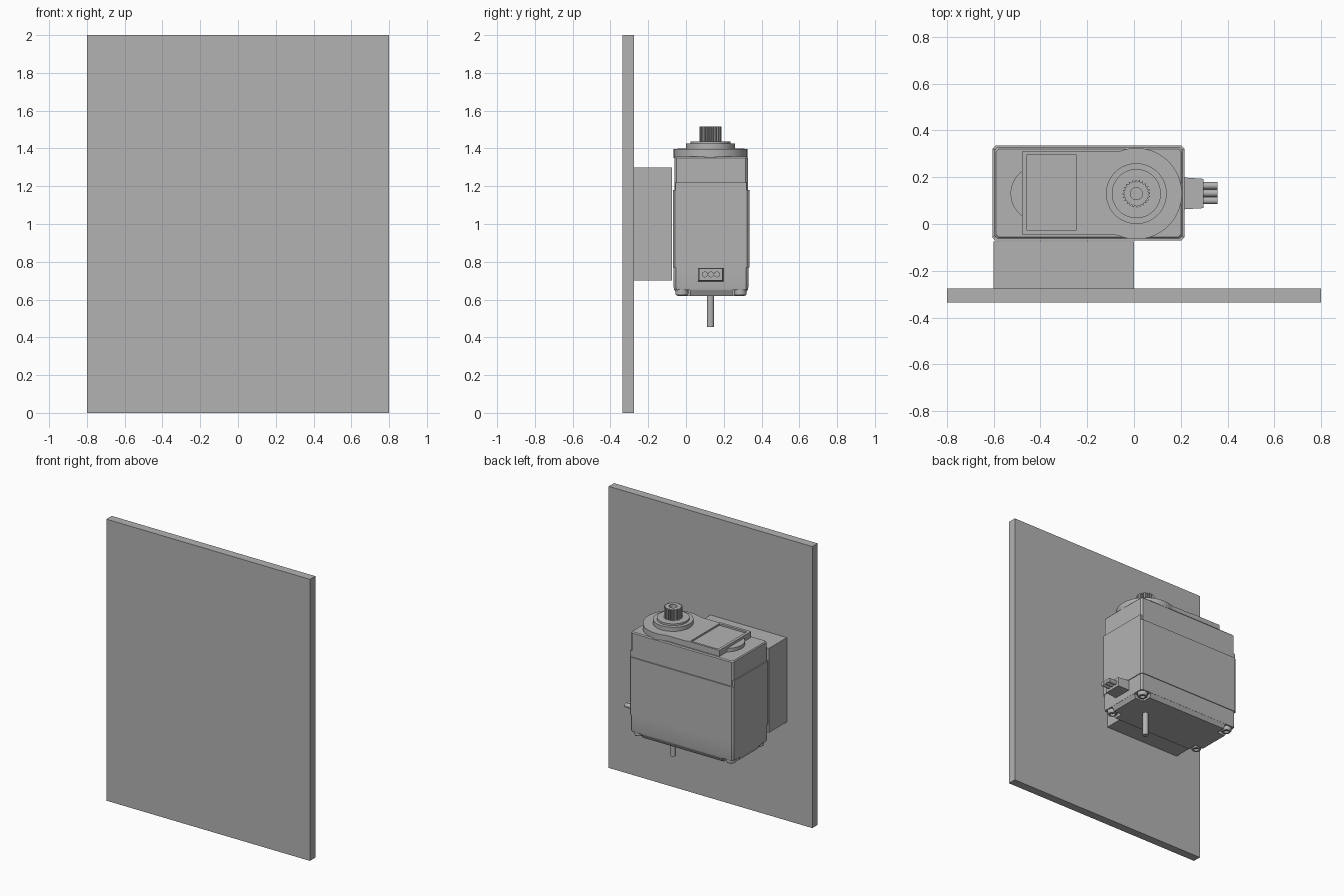
import bpy, bmesh
from math import cos, sin, pi, radians

cube = bpy.data.objects.get("Cube")
if cube:
    bpy.data.objects.remove(cube, do_unlink=True)

grey = bpy.data.materials.new("plain_grey")
grey.use_nodes = True
colour = (0.45, 0.45, 0.45, 1)
grey.diffuse_color = colour
grey.node_tree.nodes["Principled BSDF"].inputs["Base Color"].default_value = colour


def loft(name, rings):
    """Bridge rings of equal point count and cap both ends."""
    bm = bmesh.new()
    loops = [[bm.verts.new(p) for p in ring] for ring in rings]
    n = len(loops[0])
    for a, b in zip(loops, loops[1:]):
        for i in range(n):
            j = (i + 1) % n
            bm.faces.new((a[i], a[j], b[j], b[i]))
    bm.faces.new(loops[0])
    bm.faces.new(loops[-1])
    bmesh.ops.recalc_face_normals(bm, faces=bm.faces)
    mesh = bpy.data.meshes.new(name)
    bm.to_mesh(mesh)
    bm.free()
    mesh.materials.append(grey)
    obj = bpy.data.objects.new(name, mesh)
    bpy.context.collection.objects.link(obj)
    bpy.ops.object.select_all(action='DESELECT')
    obj.select_set(True)
    bpy.context.view_layer.objects.active = obj
    bpy.ops.object.shade_smooth_by_angle(angle=radians(25))
    return obj


def rect(x0, x1, y0, y1, z, c=0):
    """Rectangle outline with corners cut by c."""
    if not c:
        return [(x0, y0, z), (x1, y0, z), (x1, y1, z), (x0, y1, z)]
    return [(x0 + c, y0, z), (x1 - c, y0, z), (x1, y0 + c, z), (x1, y1 - c, z),
            (x1 - c, y1, z), (x0 + c, y1, z), (x0, y1 - c, z), (x0, y0 + c, z)]


def circle(x, y, r, z, n=48):
    return [(x + r * cos(2 * pi * i / n), y + r * sin(2 * pi * i / n), z) for i in range(n)]


def box(name, x0, x1, y0, y1, z0, z1, c=0):
    return loft(name, [rect(x0, x1, y0, y1, z, c) for z in (z0, z1)])


def cylinder(name, x, y, r, z0, z1, n=48):
    return loft(name, [circle(x, y, r, z, n) for z in (z0, z1)])


# Housing limits and output axis
L, R, F, B = -0.605, 0.215, -0.07, 0.335
AX, AY = 0.01, 0.13


def shell(inset, z, c=0.012):
    return rect(L + inset, R - inset, F + inset, B - inset, z, c)


# Backing panel and mounting block
box("backing_panel", -0.8, 0.8, -0.335, -0.275, 0, 2)
box("mounting_block", -0.6, 0, -0.275, -0.075, 0.7, 1.3)

# Housing: middle, top cap and bottom cover
loft("middle_housing", [shell(0, 0.77), shell(0, 1.18)])
loft("top_cap", [shell(0.008, 1.175), shell(0.008, 1.35), shell(0.014, 1.357)])
loft("bottom_cover", [shell(0.008, 0.65), shell(0.005, 0.665), shell(0.005, 0.775)])
for side, x in (("left", R), ("right", L + 0.015)):
    box(side + "_end_tab", x - 0.015, x, F + 0.014, B - 0.014, 1.175, 1.22)

# Bottom plate with notched corners
def notched(i, k, z):
    x0, x1, y0, y1 = L + i, R - i, F + i, B - i
    return [(x0 + k, y0, z), (x1 - k, y0, z), (x1 - k, y0 + k, z), (x1, y0 + k, z),
            (x1, y1 - k, z), (x1 - k, y1 - k, z), (x1 - k, y1, z), (x0 + k, y1, z),
            (x0 + k, y1 - k, z), (x0, y1 - k, z), (x0, y0 + k, z), (x0 + k, y0 + k, z)]

loft("bottom_plate", [notched(0.025, 0.065, 0.62), notched(0.008, 0.082, 0.652)])

# Corner screws with socket recess
for x in (L + 0.048, R - 0.048):
    for y in (F + 0.048, B - 0.048):
        loft("corner_screw", [circle(x, y, r, z, 24) for r, z in
                              ((0.034, 0.655), (0.034, 0.63), (0.029, 0.622),
                               (0.017, 0.622), (0.017, 0.638))])

# Rear pin below the output axis
cylinder("lower_pin", AX, AY, 0.019, 0.455, 0.63, 32)

# Raised gear cover: round end running into the flat top
def cover(z):
    arc = [radians(-112 + 224 * i / 48) for i in range(49)]
    pts = [(AX + 0.195 * cos(a), AY + 0.195 * sin(a), z) for a in arc]
    return pts + [(-0.09, 0.31, z), (-0.226, 0.31, z), (-0.226, -0.045, z), (-0.09, -0.045, z)]

loft("gear_cover", [cover(1.35), cover(1.396)])
loft("recessed_frame", [rect(-0.48, -0.225, -0.045, 0.31, 1.35),
                        rect(-0.48, -0.225, -0.045, 0.31, 1.4),
                        rect(-0.46, -0.245, -0.025, 0.295, 1.4),
                        rect(-0.46, -0.245, -0.025, 0.295, 1.388)])
cylinder("end_boss", -0.41, AY, 0.118, 1.35, 1.382)

# Output collar and splined shaft with a bore
loft("shaft_collar", [circle(AX, AY, r, z) for r, z in
                      ((0.13, 1.39), (0.13, 1.425), (0.105, 1.425), (0.105, 1.438))])

def spline(z, teeth=24):
    pts = []
    for i in range(teeth * 4):
        r = 0.059 if i % 4 < 2 else 0.051
        a = 2 * pi * i / (teeth * 4)
        pts.append((AX + r * cos(a), AY + r * sin(a), z))
    return pts

loft("output_spline", [spline(1.43), spline(1.515),
                       circle(AX, AY, 0.026, 1.515, 96), circle(AX, AY, 0.026, 1.45, 96)])

# Cable socket and three leads on the left end
def upright(ring, x):
    return [(x, u, v) for u, v, _ in ring]

loft("cable_socket", [upright(rect(0.062, 0.2, 0.695, 0.768, 0), 0.2),
                      upright(rect(0.068, 0.193, 0.7, 0.765, 0), 0.298)])
for i in (-1, 0, 1):
    ring = circle(AY + 0.002 + i * 0.032, 0.733, 0.0155, 0, 20)
    loft("cable_lead", [upright(ring, 0.29), upright(ring, 0.358)])
